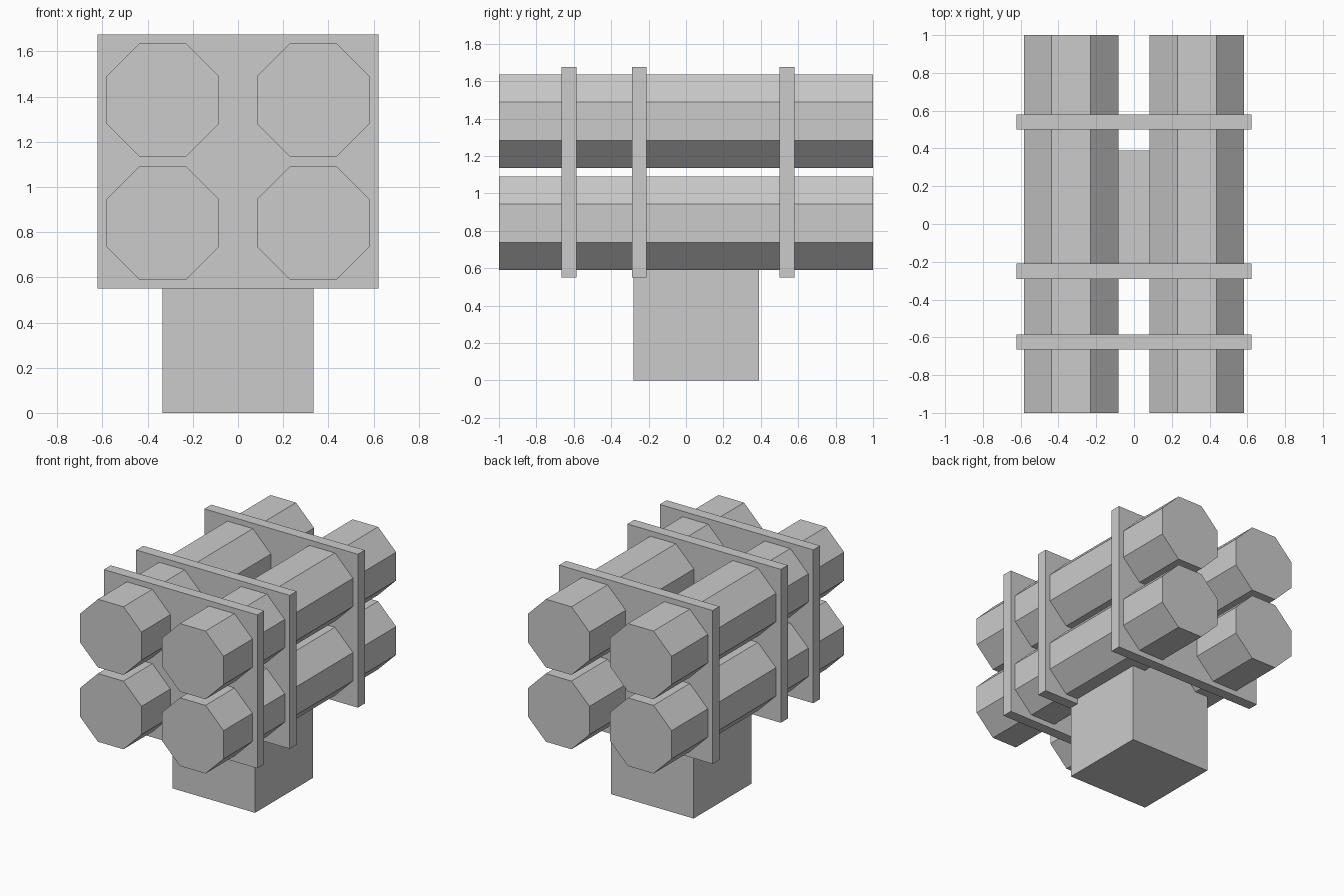
import bpy
import math

cube = bpy.data.objects.get("Cube")
if cube:
    bpy.data.objects.remove(cube, do_unlink=True)

# One plain grey for everything
grey = bpy.data.materials.new("plain_grey")
grey.use_nodes = True
colour = (0.6, 0.6, 0.6, 1)
grey.diffuse_color = colour
grey.node_tree.nodes["Principled BSDF"].inputs["Base Color"].default_value = colour


def finish(name):
    obj = bpy.context.object
    obj.name = name
    obj.data.materials.append(grey)
    return obj


def box(name, centre, size):
    bpy.ops.mesh.primitive_cube_add(size=1, location=centre)
    obj = finish(name)
    obj.scale = size
    bpy.ops.object.transform_apply(location=False, rotation=False, scale=True)


def octagon_tube(name, x, z, apothem=0.25, length=2):
    radius = apothem / math.cos(math.pi / 8)
    bpy.ops.mesh.primitive_cylinder_add(vertices=8, radius=radius, depth=length)
    obj = finish(name)
    # Turn half a side so that a flat lies on top, then lay along y
    obj.rotation_euler = (0, 0, math.pi / 8)
    bpy.ops.object.transform_apply(location=False, rotation=True, scale=False)
    obj.rotation_euler = (math.pi / 2, 0, 0)
    obj.location = (x, 0, z)


# Mounting block
box("base_block", (0, 0.055, 0.335), (0.67, 0.67, 0.67))

# Four long octagonal tubes in two rows
for row, z in (("lower", 0.84), ("upper", 1.385)):
    for side, x in (("right", -0.333), ("left", 0.333)):
        octagon_tube(f"{row}_{side}_tube", x, z)

# Three square plates holding the tubes
for place, y in (("front", -0.625), ("middle", -0.25), ("back", 0.54)):
    box(f"{place}_plate", (0, y, 1.1125), (1.245, 0.08, 1.125))
